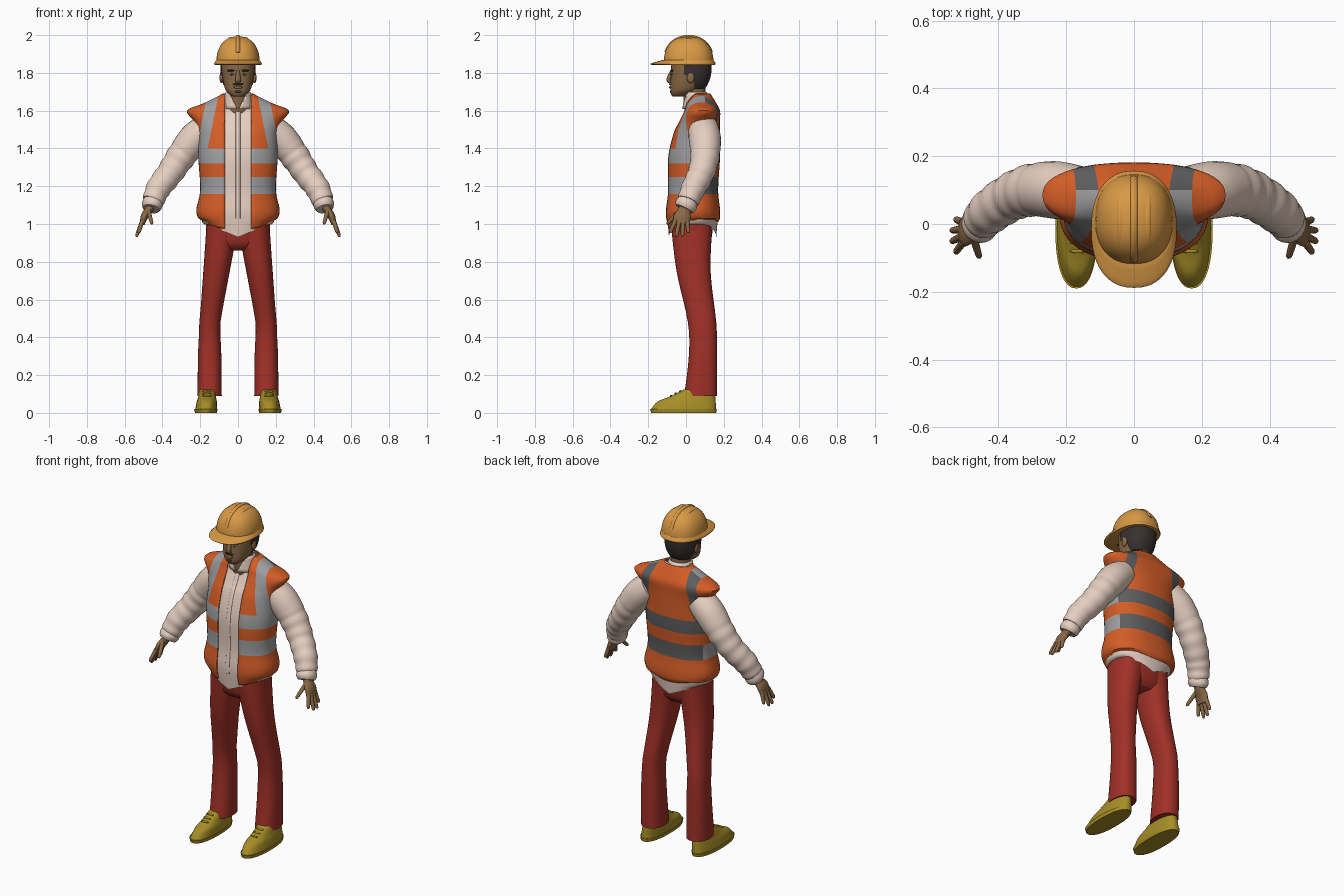
import bpy, bmesh, math
from mathutils import Vector

cube = bpy.data.objects.get("Cube")
if cube:
    bpy.data.objects.remove(cube, do_unlink=True)


def material(name, red, green, blue):
    colour = (red, green, blue, 1)
    made = bpy.data.materials.new(name)
    made.use_nodes = True
    made.diffuse_color = colour
    made.node_tree.nodes["Principled BSDF"].inputs["Base Color"].default_value = colour
    return made


ORANGE = material("vest orange", .66, .11, .02)
SILVER = material("light grey stripe", .34, .34, .35)
GREY = material("dark grey stripe", .11, .11, .11)
BEIGE = material("shirt beige", .79, .62, .53)
RED = material("trouser red", .35, .03, .02)
YELLOW = material("shoe yellow", .38, .27, .02)
SKIN = material("skin brown", .25, .14, .06)
HAIR = material("hair black", .04, .03, .03)
HELMET = material("helmet amber", .69, .32, .06)


def smooth_rows(rows, steps):
    """Catmull-Rom interpolation between rows of numbers."""
    result = []
    last = len(rows) - 1
    for i in range(last):
        quad = (rows[max(i - 1, 0)], rows[i], rows[i + 1], rows[min(i + 2, last)])
        for k in range(steps):
            t = k / steps
            result.append([b + t / 2 * (c - a + t * (2 * a - 5 * b + 4 * c - d + t * (3 * (b - c) + d - a)))
                           for a, b, c, d in zip(*quad)])
    return result + [list(rows[last])]


def skin(rings, caps):
    bm = bmesh.new()
    rings = [[bm.verts.new(point) for point in ring] for ring in rings]
    count = len(rings[0])
    for lower, upper in zip(rings, rings[1:]):
        for i in range(count):
            j = (i + 1) % count
            bm.faces.new((lower[i], lower[j], upper[j], upper[i]))
    if caps:
        bm.faces.new(rings[0][::-1])
        bm.faces.new(rings[-1])
    return bm


def power(value, exponent):
    return math.copysign(abs(value) ** (2 / exponent), value)


def circle(segments):
    return [(math.cos(math.tau * i / segments), math.sin(math.tau * i / segments)) for i in range(segments)]


def loft(rows, square=2.3, segments=48, steps=4, caps=True, centre=lambda z: 0):
    """Upright body; each row is height, half width, front y and back y."""
    rings = []
    for z, half, front, back in smooth_rows(rows, steps):
        middle, depth = (front + back) / 2, (back - front) / 2
        rings.append([(centre(z) + half * power(c, square), middle + depth * power(s, square), z)
                      for c, s in circle(segments)])
    return skin(rings, caps)


def sweep(rows, across=(0, 1, 0), segments=20, steps=4):
    """Tube along a path; each row is x, y, z and two radii."""
    rows = smooth_rows(rows, steps)
    points = [Vector(row[:3]) for row in rows]
    rings = []
    for i, (point, row) in enumerate(zip(points, rows)):
        along = (points[min(i + 1, len(points) - 1)] - points[max(i - 1, 0)]).normalized()
        wide = Vector(across)
        wide = (wide - along * wide.dot(along)).normalized()
        thin = wide.cross(along)
        rings.append([point + thin * row[3] * c + wide * row[4] * s for c, s in circle(segments)])
    return skin(rings, True)


def cut(bm, point, normal):
    bmesh.ops.bisect_plane(bm, geom=bm.verts[:] + bm.edges[:] + bm.faces[:],
                           plane_co=point, plane_no=normal, dist=.00001)


def drop(bm, rule):
    faces = [face for face in bm.faces if rule(face.calc_center_median())]
    bmesh.ops.delete(bm, geom=faces, context='FACES')


def open_neck(bm):
    """Cut a V below the chin."""
    for side in (-1, 1):
        cut(bm, (0, 0, 1.6), (2, 0, -side))
    drop(bm, lambda c: c.y < .05 and c.z > 1.6 + 2 * abs(c.x))


def finish(name, bm, *materials, mirror=False, thickness=0):
    mesh = bpy.data.meshes.new(name)
    bm.to_mesh(mesh)
    bm.free()
    part = bpy.data.objects.new(name, mesh)
    bpy.context.collection.objects.link(part)
    for entry in materials:
        mesh.materials.append(entry)
    if mirror:
        part.modifiers.new("Mirror", 'MIRROR').use_mirror_merge = False
    if thickness:
        shell = part.modifiers.new("Thickness", 'SOLIDIFY')
        shell.thickness, shell.offset = thickness, -1
    bpy.ops.object.select_all(action='DESELECT')
    part.select_set(True)
    bpy.context.view_layer.objects.active = part
    bpy.ops.object.shade_smooth_by_angle(angle=math.radians(45))


def blob(name, place, size, colour, mirror=False):
    bm = bmesh.new()
    bmesh.ops.create_uvsphere(bm, u_segments=16, v_segments=10, radius=1)
    bmesh.ops.scale(bm, vec=size, verts=bm.verts)
    bmesh.ops.translate(bm, vec=place, verts=bm.verts)
    finish(name, bm, colour, mirror=mirror)


# Vest: hem raised at the sides and back, open front, reflective bands and straps
torso = [(.97, .17, -.1, .17), (1.03, .21, -.11, .18), (1.08, .22, -.11, .18), (1.18, .2, -.1, .17),
         (1.35, .21, -.1, .18), (1.48, .21, -.07, .18), (1.54, .23, -.04, .18), (1.6, .27, -.01, .18),
         (1.64, .18, 0, .16), (1.69, .08, .03, .13)]
bm = loft(torso, caps=False)
for vert in bm.verts:
    x, y, z = vert.co
    if z < 1.03:
        raised = min(.05, x * x + (.04 if y > .05 else 0))
        vert.co.z += raised * (1.03 - z) / .06
bands = ((1.16, 1.25), (1.32, 1.4))
for height in sum(bands, ()):
    cut(bm, (0, 0, height), (0, 0, 1))
cut(bm, (0, .1, 0), (0, 1, 0))
for side in (-1, 1):
    cut(bm, (side * .07, 0, 0), (1, 0, 0))
    for edge in (.16, .22):
        cut(bm, (side * edge, 0, 1.4), (side, 0, .2))
drop(bm, lambda c: abs(c.x) < .07 and c.y < .08)
for face in bm.faces:
    c = face.calc_center_median()
    strap = c.z > 1.4 and .16 < abs(c.x) + .2 * (c.z - 1.4) < .22
    if strap or any(low < c.z < high for low, high in bands):
        face.material_index = 2 if c.y > .1 else 1
finish("vest", bm, ORANGE, SILVER, GREY, thickness=.008)

# Shirt body with a V neck and a hanging tail
inner = [(z, min(half, .21) * .93, front + .012, back - .012) for z, half, front, back in torso[1:]]
bm = loft([(.93, .16, -.09, .16)] + inner, caps=False)
for vert in bm.verts:
    if vert.co.z < 1:
        vert.co.z += (1 - vert.co.z) * min(.95, 6 * abs(vert.co.x))
open_neck(bm)
finish("shirt", bm, BEIGE)

# Collar and buttoned strip
bm = loft([(1.61, .085, -.02, .14), (1.7, .065, -.01, .11)], square=2, caps=False)
open_neck(bm)
finish("collar", bm, BEIGE, thickness=.006)
finish("placket", sweep([(0, front + .01, z, .012, .004) for z, half, front, back in torso[1:8]],
                        across=(0, 1, 0)), BEIGE)

# Sleeves with soft folds, and cuffs
arm = [(.16, .09, 1.51, .08), (.23, .1, 1.45, .085), (.3, .1, 1.36, .077), (.36, .08, 1.27, .07),
       (.42, .04, 1.19, .065), (.45, .01, 1.12, .057)]
folds = []
for i, (x, y, z, radius) in enumerate(smooth_rows(arm, 6)):
    radius *= 1 + (.03 * math.sin(i * 1.6) if i > 10 else 0)
    folds.append((x, y, z, radius, radius))
finish("sleeves", sweep(folds, segments=28, steps=2), BEIGE, mirror=True)
finish("cuffs", sweep([(.445, .015, 1.13, .05, .05), (.455, 0, 1.1, .055, .06),
                       (.46, -.01, 1.08, .045, .05)]), BEIGE, mirror=True)

# Hands: four fingers fan out from the palm
finish("palms", sweep([(.455, 0, 1.11, .024, .03), (.475, -.01, 1.07, .022, .034),
                       (.495, -.02, 1.04, .02, .045), (.507, -.025, 1, .013, .04)]), SKIN, mirror=True)


def finger(name, start, end):
    start, end = Vector(start), Vector(end)
    rows = [(*start.lerp(end, t), r, r) for t, r in ((0, .012), (.5, .011), (.9, .009), (1, .003))]
    finish(name, sweep(rows, across=(1, 0, 0), segments=10), SKIN, mirror=True)


for i, name in enumerate(("index", "middle", "ring", "little")):
    bend = (i - 1.5) ** 2
    finger(name + "_fingers", (.505, .02 * i - .055, 1.02), (.54 - .006 * bend, .033 * i - .085, .93 + .01 * bend))
finger("thumbs", (.475, -.035, 1.07), (.455, -.1, 1))

# Trousers: legs spread from the hip to the knee, then fall straight
legs = loft([(.09, .064, -.01, .165), (.3, .062, .015, .165), (.48, .056, .01, .16), (.75, .07, -.05, .13),
             (1, .085, -.08, .14)], centre=lambda z: .15 - .13 * max(0, z - .47))
finish("trouser_legs", legs, RED, mirror=True)
finish("trouser_seat", loft([(.86, .1, -.03, .1), (.9, .16, -.065, .13), (1, .17, -.08, .145)]), RED)

# Shoes with soles and laces
shoe = loft([(.02, .058, -.185, .16), (.06, .053, -.15, .157), (.085, .047, -.09, .155), (.125, .042, -.01, .15)],
            centre=lambda z: .17 - .08 * z)
finish("shoes", shoe, YELLOW, mirror=True)
finish("soles", loft([(0, .058, -.185, .16), (.02, .062, -.19, .163)], centre=lambda z: .17), YELLOW, mirror=True)
for i, name in enumerate(("lower", "middle", "upper")):
    blob(name + "_laces", (.165, .025 * i - .08, .09 + .012 * i), (.025, .006, .006), YELLOW, True)

# Head, neck and face
finish("neck", loft([(1.56, .08, 0, .13), (1.62, .06, -.01, .11), (1.76, .05, -.02, .1)], square=2), SKIN)
finish("head", loft([(1.675, .028, -.07, -.01), (1.69, .05, -.08, .03), (1.72, .07, -.083, .075),
                     (1.8, .086, -.08, .12), (1.87, .088, -.08, .125)]), SKIN)
finish("nose", sweep([(0, -.075, 1.81, .009, .008), (0, -.092, 1.765, .012, .015), (0, -.08, 1.75, .008, .012)],
                     across=(1, 0, 0)), SKIN)
blob("ears", (.088, .025, 1.775), (.01, .02, .03), SKIN, True)
blob("lips", (0, -.083, 1.723), (.024, .007, .007), SKIN)
blob("moustache", (0, -.083, 1.74), (.03, .006, .005), HAIR)
blob("goatee", (0, -.08, 1.7), (.018, .006, .007), HAIR)
blob("eyes", (.034, -.075, 1.793), (.013, .006, .006), SILVER, True)
blob("pupils", (.034, -.08, 1.793), (.005, .004, .005), HAIR, True)
blob("eyebrows", (.037, -.075, 1.812), (.022, .008, .005), HAIR, True)

# Hair: a shell around the back of the head with sideburns
bm = loft([(1.715, .06, 0, .1), (1.75, .084, -.07, .12), (1.8, .092, -.08, .134), (1.87, .094, -.08, .136)])
for y in (-.01, .045):
    cut(bm, (0, y, 0), (0, 1, 0))
cut(bm, (0, 0, 1.79), (0, 0, 1))
drop(bm, lambda c: c.y < -.01 or (c.y < .045 and c.z < 1.79))
finish("hair", bm, HAIR)

# Hard hat: dome, brim and crown ridges
dome = []
for i in range(13):
    angle = math.pi / 2 * i / 12.1
    spread = power(math.cos(angle), 2.3)
    dome.append((1.85 + .143 * power(math.sin(angle), 2.3), .115 * spread, .014 - .132 * spread, .014 + .132 * spread))
finish("helmet_dome", loft(dome, steps=1), HELMET)
finish("helmet_brim", loft([(1.842, .123, -.18, .154), (1.85, .126, -.185, .157), (1.868, .114, -.125, .146)]), HELMET)
for name, x, rise in (("middle", 0, .126), ("left", .04, .115), ("right", -.04, .115)):
    path = []
    for i in range(13):
        angle = math.pi * (.1 + .8 * i / 12)
        path.append((x, .014 + rise * power(math.cos(angle), 2.1),
                     1.866 + rise * power(math.sin(angle), 2.1), .009, .011))
    finish("helmet_ridge_" + name, sweep(path, across=(1, 0, 0), steps=2), HELMET)
